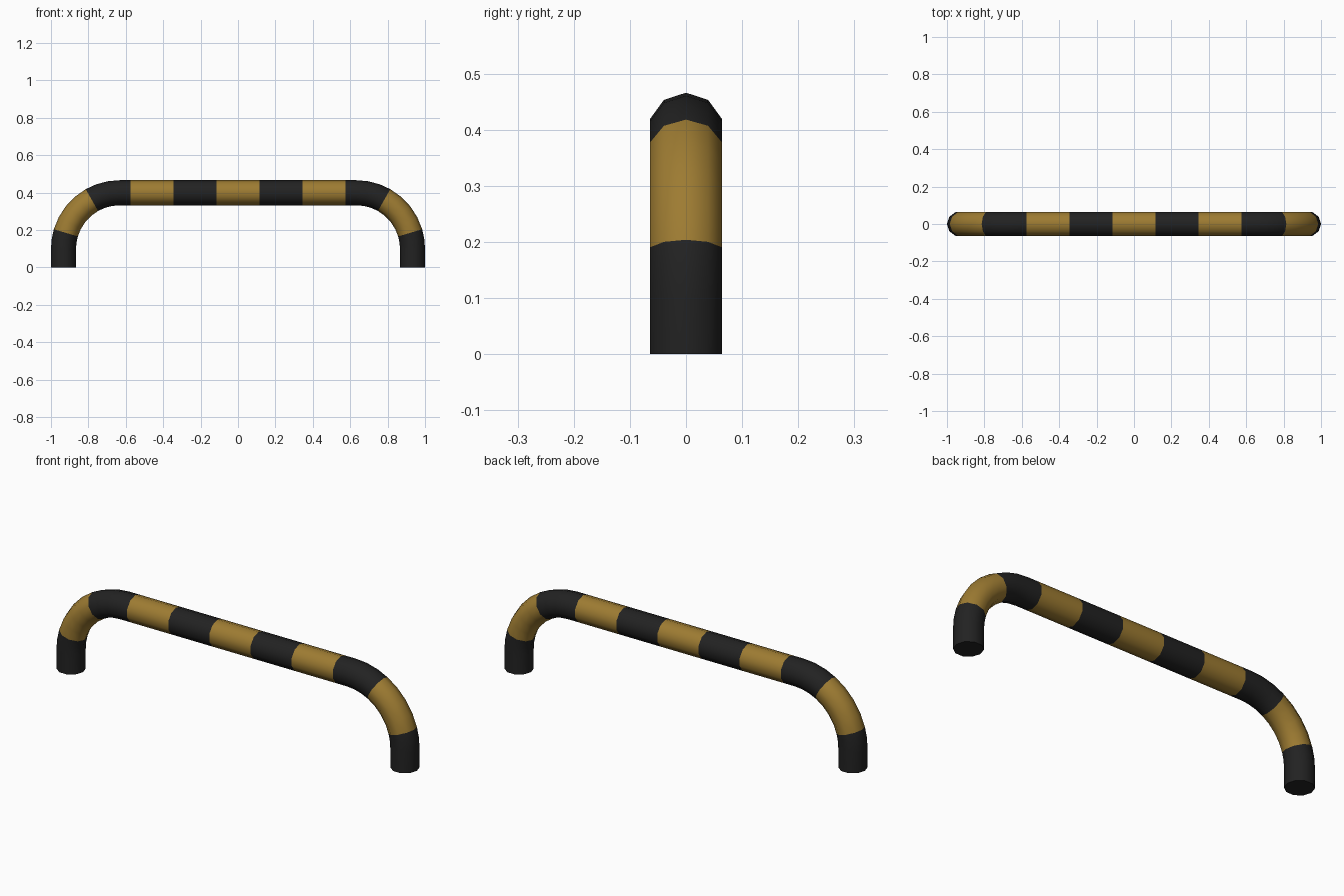
import bpy, bmesh, math
from mathutils import Vector

if "Cube" in bpy.data.objects:
    bpy.data.objects.remove(bpy.data.objects["Cube"])

TUBE_R, SIDES = 0.067, 10
LEG_X, TOP_Z, BEND_R = 0.933, 0.399, 0.30
CX, CZ = LEG_X - BEND_R, TOP_Z - BEND_R


def material(name, rgb):
    m = bpy.data.materials.new(name)
    m.diffuse_color = (*rgb, 1)
    m.use_nodes = True
    m.node_tree.nodes["Principled BSDF"].inputs["Base Color"].default_value = m.diffuse_color
    return m


black = material("black paint", (0.016, 0.016, 0.016))
yellow = material("dull yellow paint", (0.34, 0.20, 0.032))

# Right half of the path: (x, z, tilt in degrees, stripe after this ring; 1 = yellow)
half = [(0.115, TOP_Z, 0, 0), (0.345, TOP_Z, 0, 1), (0.575, TOP_Z, 0, 0)]
for deg in (0, 10, 20, 29.6, 40.5, 51.5, 62.5, 73.4, 82, 90):
    a = math.radians(deg)
    half.append((CX + BEND_R * math.sin(a), CZ + BEND_R * math.cos(a), deg,
                 1 if 29 < deg < 73 else 0))
half.append((LEG_X, 0, 90, 0))

# Mirror to a full path, left foot to right foot
path = [(-x, z, -d) for x, z, d, s in reversed(half)] + [(x, z, d) for x, z, d, s in half]
after = [s for x, z, d, s in half[:-1]]
stripes = after[::-1] + [1] + after

# Sweep a ten-sided tube with one corner on the outside of the bend
bm = bmesh.new()
rings = []
for x, z, deg in path:
    a = math.radians(deg)
    out = Vector((math.sin(a), 0, math.cos(a)))
    ring = []
    for i in range(SIDES):
        t = math.tau * i / SIDES
        ring.append(bm.verts.new(Vector((x, 0, z)) + TUBE_R * (
            out * math.cos(t) + Vector((0, 1, 0)) * math.sin(t))))
    rings.append(ring)
for a, b, s in zip(rings, rings[1:], stripes):
    for i in range(SIDES):
        j = (i + 1) % SIDES
        bm.faces.new((a[i], a[j], b[j], b[i])).material_index = s
# Foot caps
bm.faces.new(rings[0])
bm.faces.new(rings[-1])
bmesh.ops.recalc_face_normals(bm, faces=bm.faces)

mesh = bpy.data.meshes.new("striped_barrier_rail")
bm.to_mesh(mesh)
bm.free()
mesh.materials.append(black)
mesh.materials.append(yellow)
rail = bpy.data.objects.new("striped_barrier_rail", mesh)
bpy.context.collection.objects.link(rail)
bpy.context.view_layer.objects.active = rail
rail.select_set(True)
bpy.ops.object.shade_smooth_by_angle(angle=math.radians(50))
